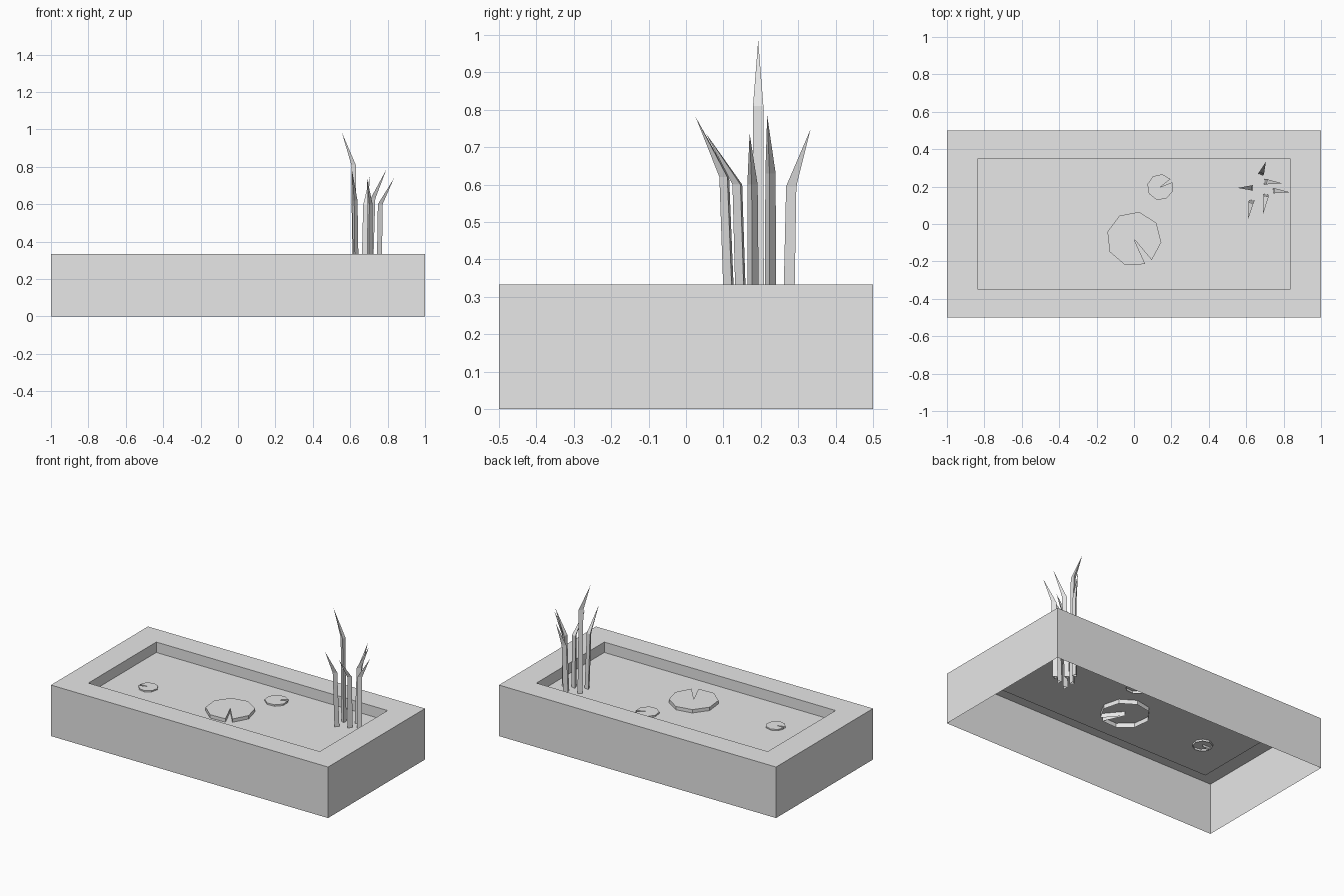
import bpy, bmesh
from math import cos, sin, radians, pi
from mathutils import Vector

old = bpy.data.objects.get("Cube")
if old:
    bpy.data.objects.remove(old, do_unlink=True)

grey = bpy.data.materials.new("plain_grey")
grey.use_nodes = True
grey.diffuse_color = (0.8, 0.8, 0.8, 1)
grey.node_tree.nodes["Principled BSDF"].inputs["Base Color"].default_value = (0.8, 0.8, 0.8, 1)


def finish(name, bm):
    bmesh.ops.recalc_face_normals(bm, faces=bm.faces)
    mesh = bpy.data.meshes.new(name)
    bm.to_mesh(mesh)
    bm.free()
    mesh.materials.append(grey)
    obj = bpy.data.objects.new(name, mesh)
    bpy.context.collection.objects.link(obj)
    return obj


def loft(bm, rings):
    """Bridge consecutive rings of points with quads, return the vertex rings."""
    loops = [[bm.verts.new(p) for p in ring] for ring in rings]
    for a, b in zip(loops, loops[1:]):
        for i in range(len(a)):
            j = (i + 1) % len(a)
            bm.faces.new((a[i], a[j], b[j], b[i]))
    return loops


def rectangle(hx, hy, z):
    return [(-hx, -hy, z), (hx, -hy, z), (hx, hy, z), (-hx, hy, z)]


# Planter: outer walls open below, flat rim, sunken basin with the water sheet
RIM, WATER = 0.333, 0.265
bm = bmesh.new()
rings = loft(bm, [rectangle(1, 0.5, 0), rectangle(1, 0.5, RIM),
                  rectangle(0.835, 0.35, RIM), rectangle(0.835, 0.35, WATER)])
bm.faces.new(rings[-1])
finish("pond_basin", bm)


# Lily pads: notched nine-point discs with a skirt, open underneath
def lily_pad(name, x, y, radius, notch, top, bottom):
    def outline(z):
        pts = [(x, y, z)]
        for i in range(9):
            a = radians(notch + 8 + 43 * i)
            pts.append((x + radius * cos(a), y + radius * sin(a), z))
        return pts
    bm = bmesh.new()
    rings = loft(bm, [outline(bottom), outline(top)])
    bm.faces.new(rings[-1])
    finish(name, bm)


lily_pad("large_lily_pad", 0, -0.08, 0.147, -58, 0.287, 0.237)
lily_pad("small_lily_pad_left", 0.14, 0.197, 0.07, 30, 0.275, 0.25)
lily_pad("small_lily_pad_right", -0.59, -0.083, 0.06, 188, 0.273, 0.252)


# Reeds: three-sided stems bending outward into a sharp tip
def reed(name, base, bend, tip):
    base, bend, tip = Vector(base), Vector(bend), Vector(tip)
    out = tip - bend
    out.z = 0
    out.normalize()
    side = Vector((-out.y, out.x, 0))

    def section(centre, r):
        return [centre + r * (cos(a) * out + sin(a) * side)
                for a in (0, 2 * pi / 3, 4 * pi / 3)]
    bm = bmesh.new()
    rings = loft(bm, [section(base, 0.018), section(bend, 0.016)])
    point = bm.verts.new(tip)
    last = rings[-1]
    for i in range(3):
        bm.faces.new((last[i], last[(i + 1) % 3], point))
    finish(name, bm)


reeds = [
    ((0.63, 0.193, 0.1), (0.622, 0.193, 0.81), (0.555, 0.193, 0.985)),
    ((0.675, 0.27, 0.1), (0.685, 0.28, 0.595), (0.705, 0.333, 0.748)),
    ((0.70, 0.225, 0.1), (0.718, 0.225, 0.63), (0.793, 0.217, 0.785)),
    ((0.75, 0.18, 0.1), (0.757, 0.177, 0.6), (0.833, 0.17, 0.737)),
    ((0.63, 0.125, 0.1), (0.624, 0.105, 0.62), (0.61, 0.026, 0.78)),
    ((0.70, 0.155, 0.1), (0.705, 0.14, 0.6), (0.69, 0.053, 0.737)),
]
for n, (base, bend, tip) in enumerate(reeds, 1):
    reed(f"reed_{n}", base, bend, tip)
